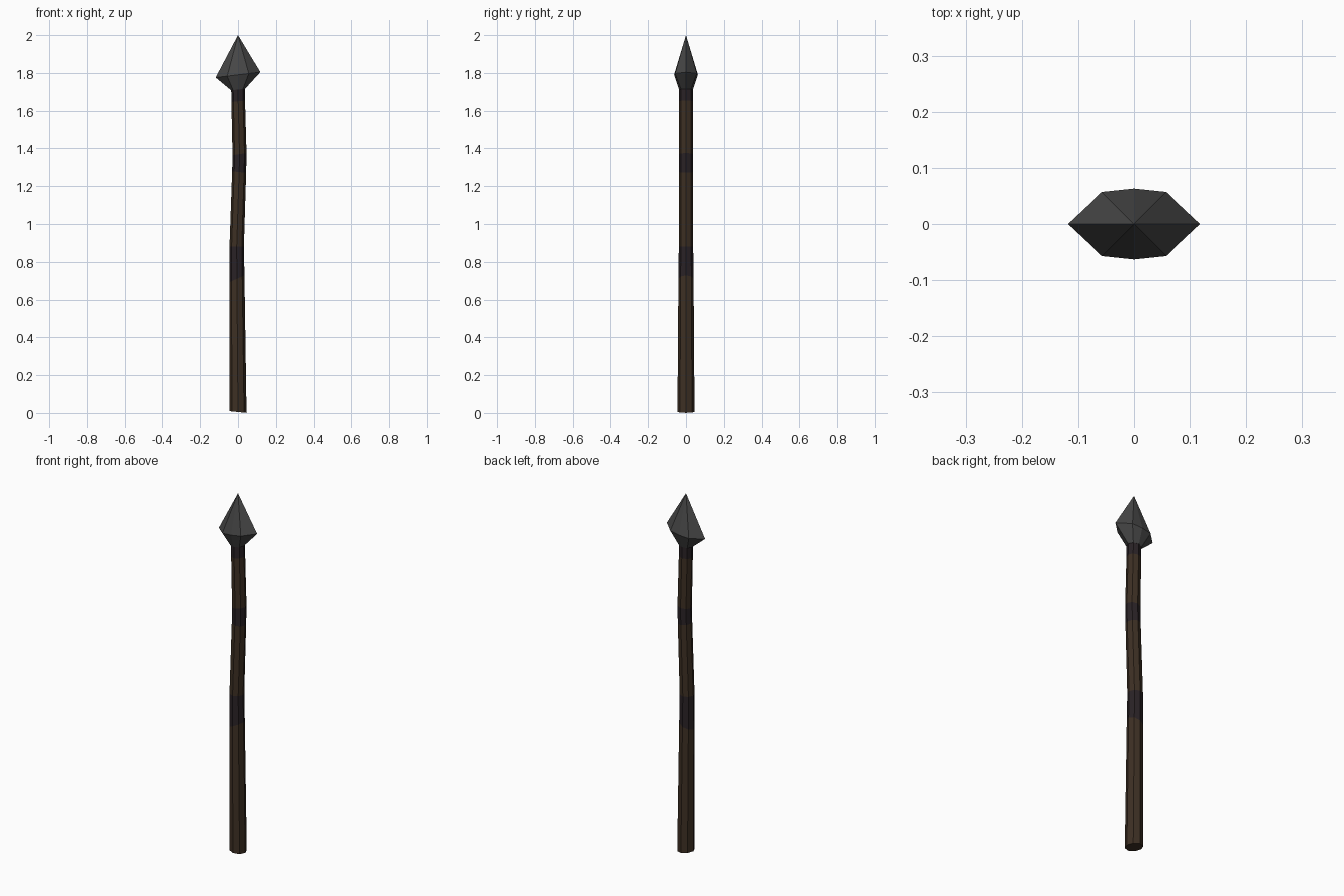
import bpy, math

if "Cube" in bpy.data.objects:
    bpy.data.objects.remove(bpy.data.objects["Cube"])


def material(name, rgb):
    m = bpy.data.materials.new(name)
    m.diffuse_color = (*rgb, 1)
    m.use_nodes = True
    m.node_tree.nodes["Principled BSDF"].inputs["Base Color"].default_value = m.diffuse_color
    return m


wood = material("dark_wood", (0.047, 0.029, 0.017))
wrap = material("leather_wrap", (0.023, 0.016, 0.019))
stone = material("dark_stone", (0.062, 0.062, 0.062))

SIDES = 8


def ring(cx, z, rx, ry, tilt):
    """Eight-sided loop, tilted along x."""
    pts = []
    for i in range(SIDES):
        a = math.tau * i / SIDES
        x, y = rx * math.cos(a), ry * math.sin(a)
        pts.append((cx + x, y, z + tilt * x))
    return pts


def bridge(level):
    """Quads joining ring `level` to the next ring."""
    b = level * SIDES
    return [(b + i, b + (i + 1) % SIDES, b + SIDES + (i + 1) % SIDES, b + SIDES + i)
            for i in range(SIDES)]


def make(name, verts, faces, mats, indices):
    me = bpy.data.meshes.new(name)
    me.from_pydata(verts, [], faces)
    for m in mats:
        me.materials.append(m)
    for p, k in zip(me.polygons, indices):
        p.material_index = k
    me.update()
    ob = bpy.data.objects.new(name, me)
    bpy.context.collection.objects.link(ob)
    return ob


# Crooked shaft: centre x, height, radius, tilt, wrapped section above
sections = [
    (0.000, 0.005, 0.045, -0.10, 0),
    (-0.006, 0.71, 0.040, 0.45, 1),
    (-0.007, 0.88, 0.038, 0.00, 0),
    (0.006, 1.275, 0.037, -0.10, 1),
    (0.008, 1.37, 0.037, 0.15, 0),
    (0.001, 1.65, 0.036, 0.10, 1),
    (0.000, 1.72, 0.036, 0.10, 0),
]
verts, faces, idx = [], [], []
for n, (cx, z, r, tilt, wrapped) in enumerate(sections):
    verts += ring(cx, z, r, r, tilt)
    if n < len(sections) - 1:
        faces += bridge(n)
        idx += [wrapped] * SIDES
faces.append(tuple(reversed(range(SIDES))))
idx.append(0)
make("shaft", verts, faces, [wood, wrap], idx)

# Faceted spear head: narrow base, wide flattened middle, point
verts = ring(0, 1.712, 0.037, 0.037, 0.10)
for x, y, z in ring(0, 1.79, 1, 1, 0):
    if abs(x) > 0.9:
        px, py = 0.118 * x, 0
    elif abs(y) > 0.9:
        px, py = 0, 0.063 * y
    else:
        px, py = math.copysign(0.057, x), math.copysign(0.057, y)
    verts.append((px, py, z + 0.12 * px))
verts.append((0, 0, 2.0))
faces = bridge(0)
faces += [(SIDES + i, SIDES + (i + 1) % SIDES, 2 * SIDES) for i in range(SIDES)]
faces.append(tuple(reversed(range(SIDES))))
make("spear_head", verts, faces, [stone], [0] * len(faces))
